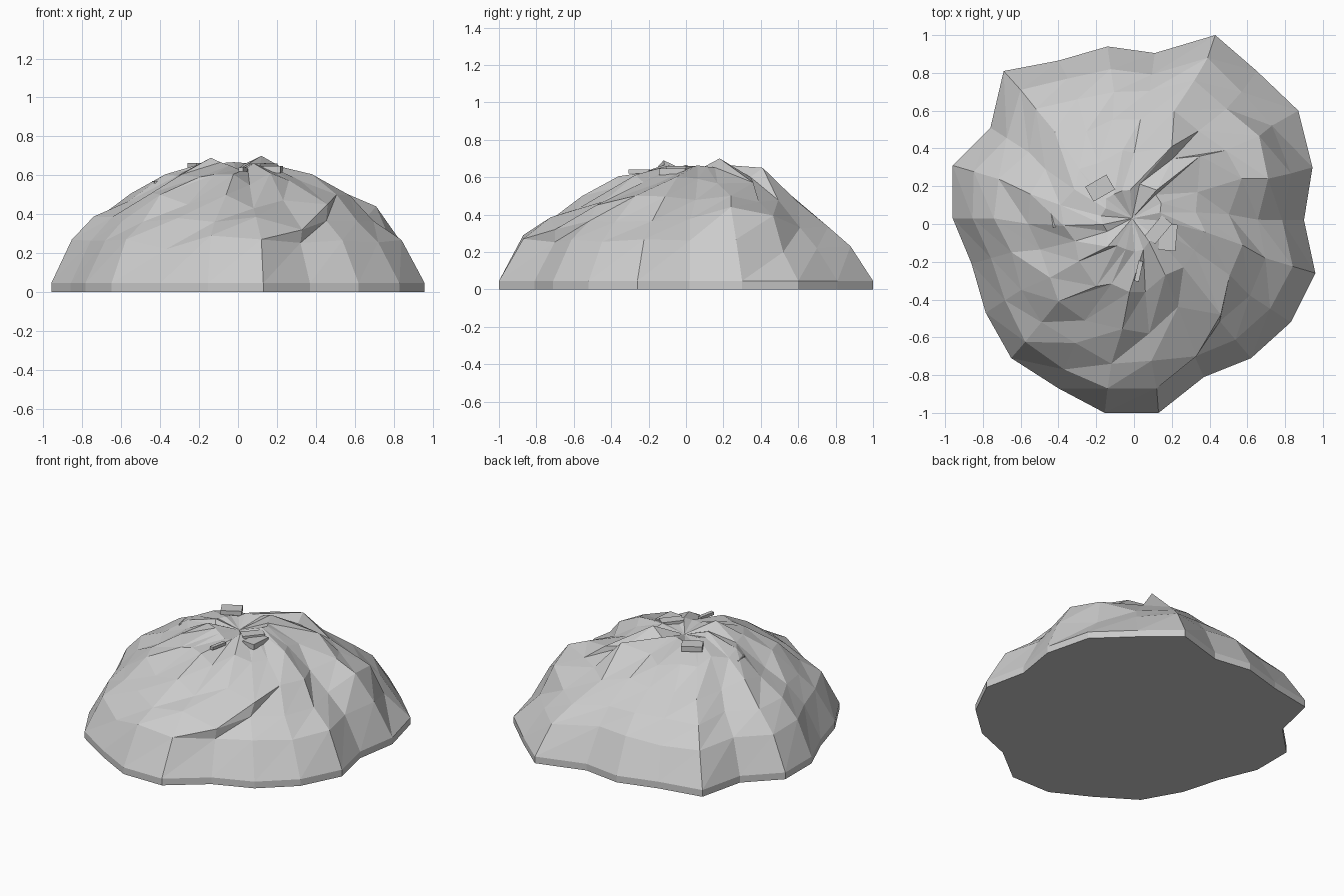
import bpy
import bmesh
import random
from math import radians
from mathutils import Vector, Matrix

random.seed(7)
cube = bpy.data.objects.get("Cube")
if cube:
    bpy.data.objects.remove(cube, do_unlink=True)

# One plain stone colour
stone = bpy.data.materials.new("stone_grey")
stone.use_nodes = True
colour = (0.6, 0.6, 0.6, 1)
stone.diffuse_color = colour
stone.node_tree.nodes["Principled BSDF"].inputs["Base Color"].default_value = colour


def add_object(name, bm):
    """Turn a bmesh into a flat shaded stone object."""
    bmesh.ops.recalc_face_normals(bm, faces=bm.faces)
    mesh = bpy.data.meshes.new(name)
    bm.to_mesh(mesh)
    bm.free()
    mesh.materials.append(stone)
    obj = bpy.data.objects.new(name, mesh)
    bpy.context.collection.objects.link(obj)
    return obj


# Ground outline of the mound, counterclockwise from the left side
outline = [
    (.9, .02), (.945, .3), (.87, .6), (.65, .81), (.43, 1), (.11, .905),
    (-.14, .94), (-.4, .865), (-.69, .81), (-.76, .51), (-.96, .31),
    (-.96, .03), (-.86, -.21), (-.785, -.47), (-.65, -.71), (-.4, -.87),
    (-.155, -1), (.13, -1), (.37, -.81), (.62, -.71), (.83, -.52), (.96, -.26),
]
apex = Vector((-.01, .03, .62))

# Rings from rim to summit: share of the outline, height, twist, roughness
rings = [
    (1, .045, 0, 0),
    (.88, .26, 0, .01),
    (.75, .38, 0, .02),
    (.58, .485, 3, .025),
    (.38, .59, 6, .025),
    (.17, .65, 12, .02),
]

# Ledges, ridges and clefts that stand out: (ring, spoke) and position
ledges = {
    (1, 2): (.73, .52, .2), (1, 3): (.57, .7, .22),
    (1, 4): (.39, .88, .23), (2, 4): (.32, .76, .335),
    (2, 3): (.49, .61, .33), (2, 1): (.71, .24, .44),
    (3, 1): (.57, .24, .5), (4, 4): (.2, .41, .65),
    (4, 2): (.35, .36, .57), (4, 6): (-.06, .39, .56),
    (1, 8): (-.6, .71, .25), (1, 7): (-.35, .77, .24),
    (2, 8): (-.52, .61, .36), (2, 7): (-.3, .66, .37),
    (3, 8): (-.42, .49, .46), (1, 16): (-.14, -.87, .29),
    (1, 17): (.12, -.87, .27), (2, 16): (-.12, -.74, .36),
    (1, 15): (-.37, -.77, .22), (2, 15): (-.31, -.63, .38),
    (2, 14): (-.49, -.52, .36), (3, 14): (-.4, -.41, .5),
    (3, 15): (-.26, -.51, .45), (2, 18): (.33, -.7, .32),
    (3, 19): (.46, -.48, .45), (3, 17): (.08, -.58, .43),
    (4, 17): (.06, -.36, .55), (4, 14): (-.2, -.33, .59),
    (5, 3): (.12, .18, .7), (5, 13): (-.14, -.12, .69),
}

# Rocky mound: outline scaled inward ring by ring up to a sunken summit
bm = bmesh.new()
base = [bm.verts.new((x, y, 0)) for x, y in outline]
loops = [base]
for r, (share, height, twist, rough) in enumerate(rings):
    loop = []
    for s, (x, y) in enumerate(outline):
        arm = Vector((x - apex.x, y - apex.y, 0)) * share
        arm.rotate(Matrix.Rotation(radians(twist), 3, "Z"))
        arm *= 1 + random.uniform(-rough, rough) * 1.5
        point = Vector((apex.x + arm.x, apex.y + arm.y, height))
        point.z += random.uniform(-rough, rough)
        loop.append(bm.verts.new(ledges.get((r, s), point)))
    loops.append(loop)

# Facets split along diagonals that swirl towards the summit
count = len(outline)
for lower, upper in zip(loops, loops[1:]):
    for s in range(count):
        n = (s + 1) % count
        bm.faces.new((lower[s], lower[n], upper[n]))
        bm.faces.new((lower[s], upper[n], upper[s]))
summit = bm.verts.new(apex)
for s in range(count):
    bm.faces.new((loops[-1][s], loops[-1][(s + 1) % count], summit))
bm.faces.new(list(reversed(base)))
add_object("rock_mound", bm)


# Loose flat stones lying near the summit
def slab(name, place, size, turn):
    bm = bmesh.new()
    bmesh.ops.create_cube(bm, size=1)
    bmesh.ops.scale(bm, vec=size, verts=bm.verts)
    obj = add_object(name, bm)
    obj.location = place
    obj.rotation_euler.z = radians(turn)


slab("back_stone", (-.18, .19, .645), (.13, .09, .035), 30)
slab("front_stone", (.18, -.07, .63), (.09, .14, .035), -5)
slab("leaning_stone", (.13, -.03, .645), (.14, .07, .03), 50)
slab("side_stone", (-.41, .03, .555), (.05, .09, .03), 8)
slab("splinter_stone", (.025, -.25, .63), (.025, .11, .02), -12)
